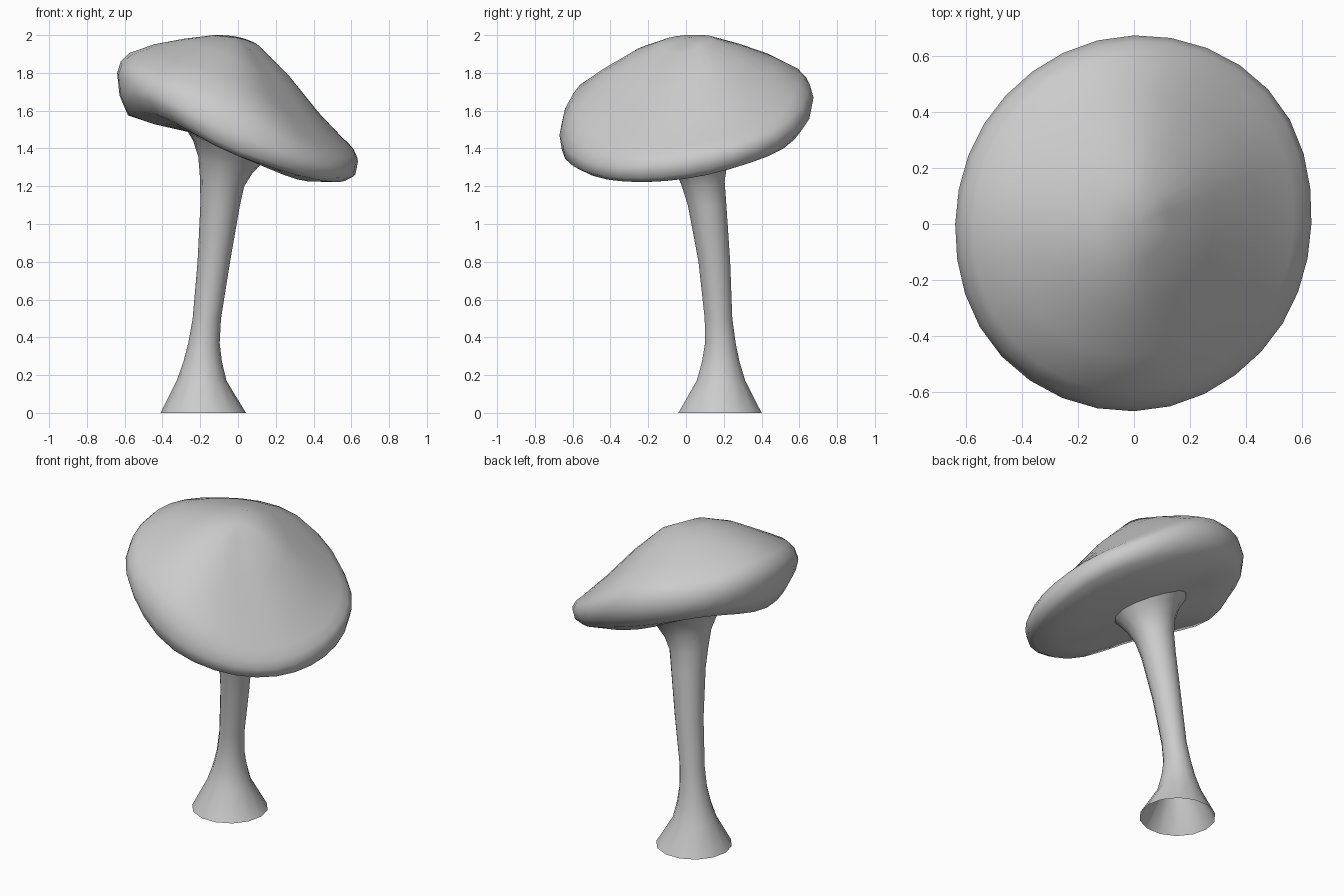
import bpy, bmesh
from math import cos, sin, tau, floor


def make_object(name, rings, start=None, end=None):
    """Skin a list of closed rings, with optional pole points."""
    bm = bmesh.new()
    rows = [[bm.verts.new(p) for p in ring] for ring in rings]
    n = len(rows[0])
    for a, b in zip(rows, rows[1:]):
        for i in range(n):
            j = (i + 1) % n
            bm.faces.new((a[i], a[j], b[j], b[i]))
    for pole, row in ((start, rows[0]), (end, rows[-1])):
        if pole:
            v = bm.verts.new(pole)
            for i in range(n):
                bm.faces.new((row[i], row[(i + 1) % n], v))
    bmesh.ops.recalc_face_normals(bm, faces=bm.faces)
    mesh = bpy.data.meshes.new(name)
    bm.to_mesh(mesh)
    bm.free()
    for p in mesh.polygons:
        p.use_smooth = True
    obj = bpy.data.objects.new(name, mesh)
    bpy.context.collection.objects.link(obj)
    return obj


def around(values, t):
    """Periodic smooth interpolation, t from 0 to 1."""
    n = len(values)
    f = t * n
    i = floor(f)
    f -= i
    a, b, c, d = (values[(i + k) % n] for k in (-1, 0, 1, 2))
    return b + 0.5 * f * (c - a + f * (2*a - 5*b + 4*c - d + f * (3*(b - c) + d - a)))


# Cap: heights at eight compass directions (from +x, counter-clockwise)
radius = [0.635, 0.68, 0.675, 0.65, 0.64, 0.67, 0.67, 0.645]
profile = [  # (fraction of radius, heights)
    (0.35, [1.30, 1.34, 1.41, 1.48, 1.48, 1.46, 1.38, 1.30]),
    (0.70, [1.24, 1.33, 1.46, 1.58, 1.53, 1.52, 1.36, 1.235]),
    (0.91, [1.24, 1.36, 1.53, 1.63, 1.575, 1.58, 1.36, 1.235]),
    (0.98, [1.265, 1.40, 1.60, 1.68, 1.68, 1.65, 1.39, 1.255]),
    (1.00, [1.33, 1.46, 1.67, 1.76, 1.80, 1.70, 1.47, 1.31]),
    (0.97, [1.375, 1.50, 1.74, 1.83, 1.86, 1.76, 1.56, 1.365]),
    (0.90, [1.42, 1.54, 1.79, 1.87, 1.905, 1.81, 1.65, 1.43]),
    (0.70, [1.55, 1.66, 1.86, 1.925, 1.95, 1.87, 1.76, 1.56]),
    (0.45, [1.755, 1.82, 1.93, 1.97, 1.98, 1.945, 1.87, 1.75]),
    (0.20, [1.91, 1.955, 1.99, 2.00, 2.00, 1.985, 1.955, 1.91]),
]
SIDES = 32
rings = []
for s, heights in profile:
    ring = []
    for i in range(SIDES):
        t = i / SIDES
        r = around(radius, t) * s
        ring.append((r * cos(tau * t), r * sin(tau * t), min(2.0, around(heights, t))))
    rings.append(ring)
make_object("mushroom_cap", rings, (0, 0, 1.39), (0, 0, 1.985))

# Stem: open at the foot, leaning and flaring into the tilted cap
stem = [  # centre x, centre y, z, radius, tilt
    (-0.184, 0.18, 0.0, 0.226, 0),
    (-0.193, 0.185, 0.17, 0.132, 0),
    (-0.187, 0.184, 0.27, 0.102, 0),
    (-0.18, 0.182, 0.37, 0.083, 0),
    (-0.165, 0.172, 0.5, 0.075, 0),
    (-0.128, 0.15, 0.8, 0.086, 0),
    (-0.095, 0.112, 1.1, 0.104, 0.2),
    (-0.084, 0.09, 1.22, 0.117, 0.5),
    (-0.068, 0.08, 1.31, 0.142, 0.9),
    (-0.058, 0.075, 1.38, 0.18, 1),
    (-0.058, 0.075, 1.43, 0.22, 1),
]
rings = []
for cx, cy, z, r, tilt in stem:
    ring = []
    for i in range(14):
        dx, dy = r * cos(tau * i / 14), r * sin(tau * i / 14)
        ring.append((cx + dx, cy + dy, z + tilt * (0.15 * dy - 0.35 * dx)))
    rings.append(ring)
make_object("mushroom_stem", rings)
